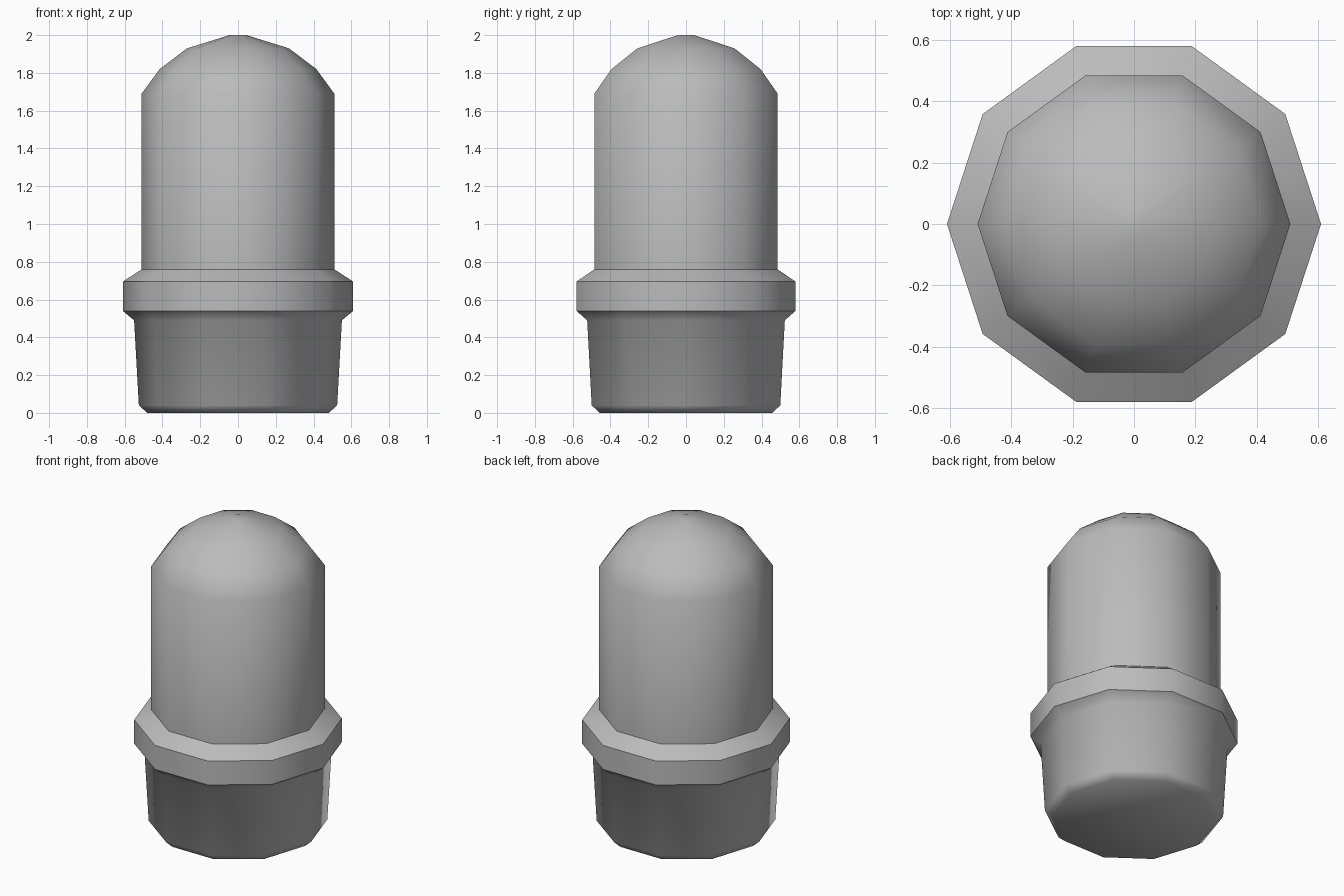
import bpy
import bmesh
import math

SIDES = 10

cube = bpy.data.objects.get("Cube")
if cube:
    bpy.data.objects.remove(cube, do_unlink=True)

grey = bpy.data.materials.new("plain grey")
grey.use_nodes = True
colour = (0.5, 0.5, 0.5, 1)
grey.diffuse_color = colour
grey.node_tree.nodes["Principled BSDF"].inputs["Base Color"].default_value = colour


def lathe(name, profile, cap_bottom=False, cap_top=False, sharp_rings=()):
    """Turn a (radius, height) profile into a smooth ten-sided shell."""
    bm = bmesh.new()
    rings = []
    for radius, z in profile:
        angles = [math.tau * i / SIDES for i in range(SIDES)]
        rings.append([bm.verts.new((radius * math.cos(a), radius * math.sin(a), z))
                      for a in angles])
    for low, high in zip(rings, rings[1:]):
        for i in range(SIDES):
            j = (i + 1) % SIDES
            bm.faces.new((low[i], low[j], high[j], high[i]))
    if cap_bottom:
        bm.faces.new(rings[0][::-1])
    if cap_top:
        bm.faces.new(rings[-1])
    for face in bm.faces:
        face.smooth = True
    # Crisp rings between the collar's faces
    for r in sharp_rings:
        for i in range(SIDES):
            bm.edges.get((rings[r][i], rings[r][(i + 1) % SIDES])).smooth = False
    mesh = bpy.data.meshes.new(name)
    bm.to_mesh(mesh)
    bm.free()
    mesh.materials.append(grey)
    obj = bpy.data.objects.new(name, mesh)
    bpy.context.collection.objects.link(obj)
    return obj


# Tapered plug with a bevelled foot, flaring out under the collar
lathe("base_plug", [(0.48, 0), (0.525, 0.04), (0.55, 0.49), (0.61, 0.54)],
      cap_bottom=True)

# Collar band with a sloped upper face
lathe("collar", [(0.61, 0.54), (0.61, 0.695), (0.51, 0.76)], sharp_rings=[1])

# Straight body with a rounded top
lathe("domed_body", [(0.51, 0.76), (0.51, 1.69), (0.415, 1.82),
                     (0.27, 1.93), (0.045, 2.0)], cap_top=True)
